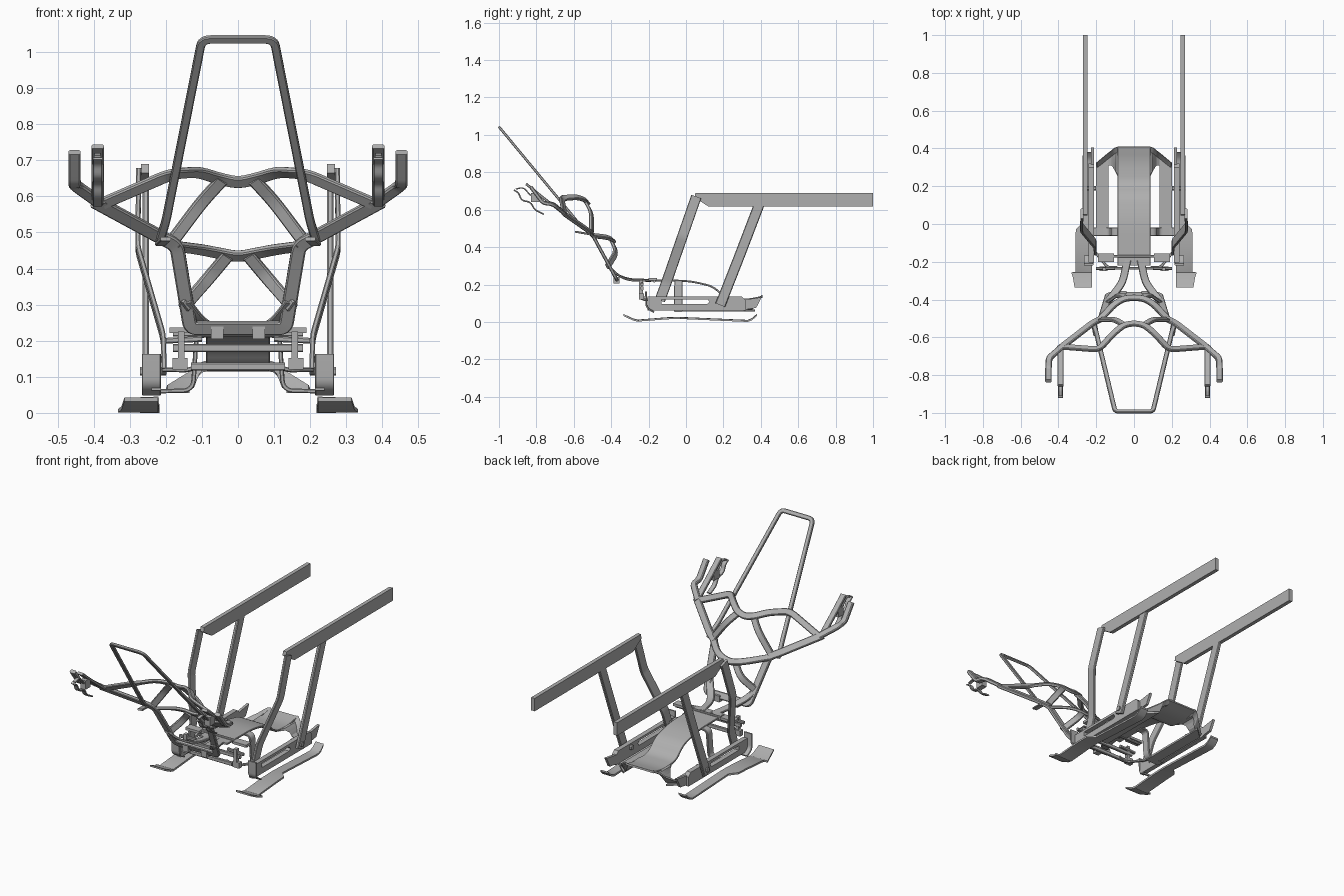
import bpy, bmesh, math
from mathutils import Vector as V

# Mid-grey painted metal shared by every part
metal = bpy.data.materials.new("grey_metal")
metal.diffuse_color = (0.43, 0.43, 0.43, 1)


def finish(name, bm, mirror=False):
    bmesh.ops.recalc_face_normals(bm, faces=bm.faces)
    me = bpy.data.meshes.new(name)
    bm.to_mesh(me)
    bm.free()
    me.materials.append(metal)
    ob = bpy.data.objects.new(name, me)
    bpy.context.collection.objects.link(ob)
    if mirror:
        ob.modifiers.new("mirror", 'MIRROR').use_mirror_merge = False


def fillet(pts, r, n=6):
    """Round the interior corners of a path."""
    pts = [V(p) for p in pts]
    out = [pts[0]]
    for a, b, c in zip(pts, pts[1:], pts[2:]):
        k = min(r, 0.48 * (a - b).length, 0.48 * (c - b).length)
        p, q = b + (a - b).normalized() * k, b + (c - b).normalized() * k
        for i in range(n + 1):
            t = i / n
            out.append(p * (1 - t) ** 2 + b * 2 * t * (1 - t) + q * t * t)
    return out + [pts[-1]]


def loft(name, rings, mirror=True):
    """Skin a list of equal-length rings of points and cap both ends."""
    bm = bmesh.new()
    vs = [[bm.verts.new(p) for p in ring] for ring in rings]
    for a, b in zip(vs, vs[1:]):
        for j in range(len(a)):
            bm.faces.new((a[j], a[j - 1], b[j - 1], b[j]))
    bm.faces.new(vs[0])
    bm.faces.new(vs[-1])
    finish(name, bm, mirror)


def strap(name, pts, w, t, normal, r=0.02, mirror=True, whole=False):
    """Sweep a chamfered rectangle; whole=True reflects a half path across x=0."""
    if whole:
        pts = [(-x, y, z) for x, y, z in reversed(pts)] + list(pts)[1:]
        mirror = False
    path = fillet(pts, r)
    c = min(w, t) * 0.22
    a, b = w / 2, t / 2
    sec = [(a, b - c), (a - c, b), (c - a, b), (-a, b - c),
           (-a, c - b), (c - a, -b), (a - c, -b), (a, c - b)]
    rings = []
    for i, p in enumerate(path):
        tan = (path[min(i + 1, len(path) - 1)] - path[max(i - 1, 0)]).normalized()
        side = tan.cross(V(normal)).normalized()
        up = side.cross(tan)
        rings.append([p + side * u + up * v for u, v in sec])
    loft(name, rings, mirror)


def prism(name, outline, axis, lo, hi, mirror=True):
    """Extrude a 2D outline: axis 0 takes (y,z) points, axis 2 takes (x,y)."""
    loft(name, [[(d, u, v) if axis == 0 else (u, v, d) for u, v in outline] for d in (lo, hi)], mirror)


def box(name, x, y, z, mirror=True):
    prism(name, [(y[0], z[0]), (y[1], z[0]), (y[1], z[1]), (y[0], z[1])], 0, x[0], x[1], mirror)


# Backrest: tall upper loop, then the lower frame with its side arms
strap("upper_loop", [(0, -0.993, 1.035), (0.1, -0.993, 1.035), (0.2, -0.575, 0.53), (0.218, -0.52, 0.475)],
      0.024, 0.014, (0, 0.77, 0.64), 0.025, whole=True)
strap("lower_back_frame", [(0, -0.375, 0.235), (0.132, -0.375, 0.235), (0.17, -0.5, 0.465),
      (0.22, -0.525, 0.49), (0.395, -0.66, 0.585)], 0.04, 0.018, (0, 0.86, 0.5), 0.022, whole=True)
box("frame_lug", (0.04, 0.075), (-0.388, -0.355), (0.205, 0.24))

# Curved back supports
strap("upper_cross_support", [(0, -0.525, 0.637), (0.055, -0.535, 0.65), (0.11, -0.58, 0.668), (0.185, -0.665, 0.662),
      (0.375, -0.65, 0.58)], 0.036, 0.017, (0, 0.75, 0.66), 0.035, whole=True)
strap("upper_diagonal", [(0.045, -0.54, 0.645), (0.1, -0.505, 0.585), (0.175, -0.505, 0.485)],
      0.036, 0.017, (0, 0.85, 0.5), 0.04)
strap("lower_cross_support", [(0, -0.39, 0.432), (0.055, -0.395, 0.443), (0.105, -0.425, 0.453), (0.175, -0.5, 0.462)],
      0.036, 0.017, (0, 0.65, 0.76), 0.035, whole=True)
strap("lower_diagonal", [(0.03, -0.4, 0.435), (0.08, -0.37, 0.375), (0.15, -0.42, 0.295)],
      0.036, 0.017, (0, 0.85, 0.5), 0.04)
strap("seat_root", [(0.148, -0.42, 0.305), (0.11, -0.375, 0.255), (0.06, -0.31, 0.225), (0.035, -0.19, 0.222)],
      0.04, 0.012, (0, 0.5, 0.86), 0.05)

# Hooked grips at the ends of the arms
strap("outer_hook", [(0.38, -0.65, 0.58), (0.45, -0.71, 0.63), (0.453, -0.765, 0.635), (0.453, -0.83, 0.722)],
      0.034, 0.02, (0, 0.75, 0.66), 0.02)
strap("inner_hook", [(0.389, -0.655, 0.58), (0.389, -0.765, 0.665), (0.389, -0.855, 0.738)],
      0.034, 0.014, (0, 0.6, 0.8), 0.02)
box("hook_block", (0.373, 0.405), (-0.83, -0.785), (0.64, 0.69))
strap("hook_clip", [(0.389, -0.92, 0.705), (0.389, -0.895, 0.69), (0.389, -0.88, 0.65),
      (0.389, -0.83, 0.64), (0.389, -0.81, 0.6), (0.389, -0.76, 0.575)], 0.026, 0.008, (0, 0.6, 0.8), 0.02)
strap("hook_spring", [(0.389, -0.91, 0.71), (0.389, -0.87, 0.72), (0.389, -0.83, 0.675)],
      0.02, 0.007, (0, 0.6, 0.8), 0.02)
strap("arm_tab", [(0.2, -0.59, 0.482), (0.215, -0.51, 0.468)], 0.03, 0.01, (0, 0, 1))

# Seat pan with a dropped rear, side wings and the pieces joining them
strap("seat_pan", [(0, -0.22, 0.222), (0, 0.02, 0.22), (0, 0.15, 0.188), (0, 0.21, 0.125),
      (0, 0.33, 0.118), (0, 0.41, 0.135)], 0.176, 0.01, (0, 0.01, 1), 0.07, mirror=False)
prism("side_wing", [(0.135, -0.06), (0.2, -0.06), (0.2, 0.31), (0.135, 0.37)], 2, 0.055, 0.066)
strap("front_wing_strap", [(0.07, -0.04, 0.216), (0.115, -0.04, 0.213), (0.125, -0.042, 0.062), (0.22, -0.042, 0.06)],
      0.045, 0.012, (0.7, 0, 0.7), 0.03)
# Rear flare: stations of x, front y, rear y, front z, rear z
flare = [(0.085, 0.25, 0.41, 0.115, 0.135), (0.1, 0.28, 0.405, 0.112, 0.134), (0.112, 0.3, 0.397, 0.098, 0.127),
         (0.122, 0.31, 0.388, 0.07, 0.12), (0.14, 0.31, 0.375, 0.057, 0.105), (0.2, 0.29, 0.325, 0.055, 0.068)]
loft("rear_flare", [[(x, y0, z0), (x, y1 - 0.03, z0), (x, y1, z1), (x - 0.004, y1, z1 + 0.009),
                     (x - 0.004, y1 - 0.03, z0 + 0.01), (x - 0.004, y0, z0 + 0.01)]
                    for x, y0, y1, z0, z1 in flare])

# Recline hinge under the backrest
for i, (z, y, hw) in enumerate([(0.223, -0.17, 0.18), (0.18, -0.235, 0.18), (0.128, -0.235, 0.13)]):
    strap("hinge_crossbar_%d" % i, [(0, y, z), (hw, y, z)], 0.022, 0.014, (0, 1, 0), whole=True)
box("hinge_link", (0.148, 0.166), (-0.25, -0.23), (0.12, 0.225))
box("hinge_block", (0.14, 0.182), (-0.25, -0.225), (0.12, 0.152))
box("hinge_cap", (0.105, 0.19), (-0.2, -0.155), (0.222, 0.236))
strap("hinge_pin", [(0.1, -0.235, 0.205), (0.2, -0.235, 0.2)], 0.016, 0.016, (0, 1, 0))
strap("hinge_stay", [(0.09, -0.23, 0.135), (0.14, -0.23, 0.118), (0.205, -0.15, 0.12)],
      0.014, 0.012, (0, 0, 1))

# Slotted base rail with a curled bracket on its front
bm = bmesh.new()
outer = [(-0.205, 0.062), (0.32, 0.062), (0.32, 0.115), (0.3, 0.135), (-0.205, 0.135)]
inner = [(-0.13, 0.096), (0.115, 0.096), (0.125, 0.108), (0.115, 0.121), (-0.13, 0.121)]
g = [[[bm.verts.new((x, y, z)) for y, z in ring] for ring in (outer, inner)] for x in (0.213, 0.24)]
for j in range(5):
    for s in g:
        bm.faces.new((s[0][j], s[0][j - 1], s[1][j - 1], s[1][j]))
    for k in (0, 1):
        bm.faces.new((g[0][k][j], g[0][k][j - 1], g[1][k][j - 1], g[1][k][j]))
finish("base_rail", bm, True)
prism("rail_tail", [(0.31, 0.065), (0.375, 0.075), (0.405, 0.132), (0.31, 0.118)], 0, 0.213, 0.228)
strap("rail_bracket", [(0.24, -0.17, 0.052), (0.24, -0.212, 0.075), (0.24, -0.214, 0.163)],
      0.052, 0.009, (0, 1, 0.3), 0.04)

# Uprights and long top bars
strap("front_upright", [(0.275, 0.055, 0.67), (0.278, -0.02, 0.455), (0.207, -0.105, 0.21), (0.205, -0.14, 0.115)],
      0.056, 0.014, (1, 0, 0), 0.02)
strap("rear_upright", [(0.256, 0.183, 0.09), (0.256, 0.285, 0.35), (0.256, 0.394, 0.635)],
      0.056, 0.018, (1, 0, 0))
strap("upright_pivot", [(0.2, 0.19, 0.115), (0.272, 0.19, 0.115)], 0.024, 0.024, (0, 0, 1))
prism("top_bar", [(0.05, 0.69), (0.045, 0.665), (0.12, 0.617), (1.0, 0.617), (1.0, 0.69)], 0, 0.247, 0.269)

# Runners with upturned ends and a wide front shoe: stations of y, inner x, outer x, z
stations = [(-0.335, 0.222, 0.315, 0.032), (-0.285, 0.222, 0.323, 0.008), (-0.256, 0.222, 0.332, 0.001),
            (-0.254, 0.222, 0.31, 0.002), (-0.1, 0.222, 0.31, 0.014), (-0.03, 0.222, 0.308, 0.016),
            (0.01, 0.22, 0.272, 0.014), (0.28, 0.218, 0.272, 0.002), (0.33, 0.218, 0.272, 0.0),
            (0.355, 0.218, 0.272, 0.01), (0.38, 0.22, 0.27, 0.034)]
loft("runner", [[(x0, y, z), (x1, y, z), (x1, y, z + 0.01), (x0, y, z + 0.011)] for y, x0, x1, z in stations])

# Smooth the curved straps while keeping edges crisp
for ob in bpy.context.collection.objects:
    ob.select_set(True)
    bpy.context.view_layer.objects.active = ob
bpy.ops.object.shade_smooth_by_angle(angle=math.radians(30))
